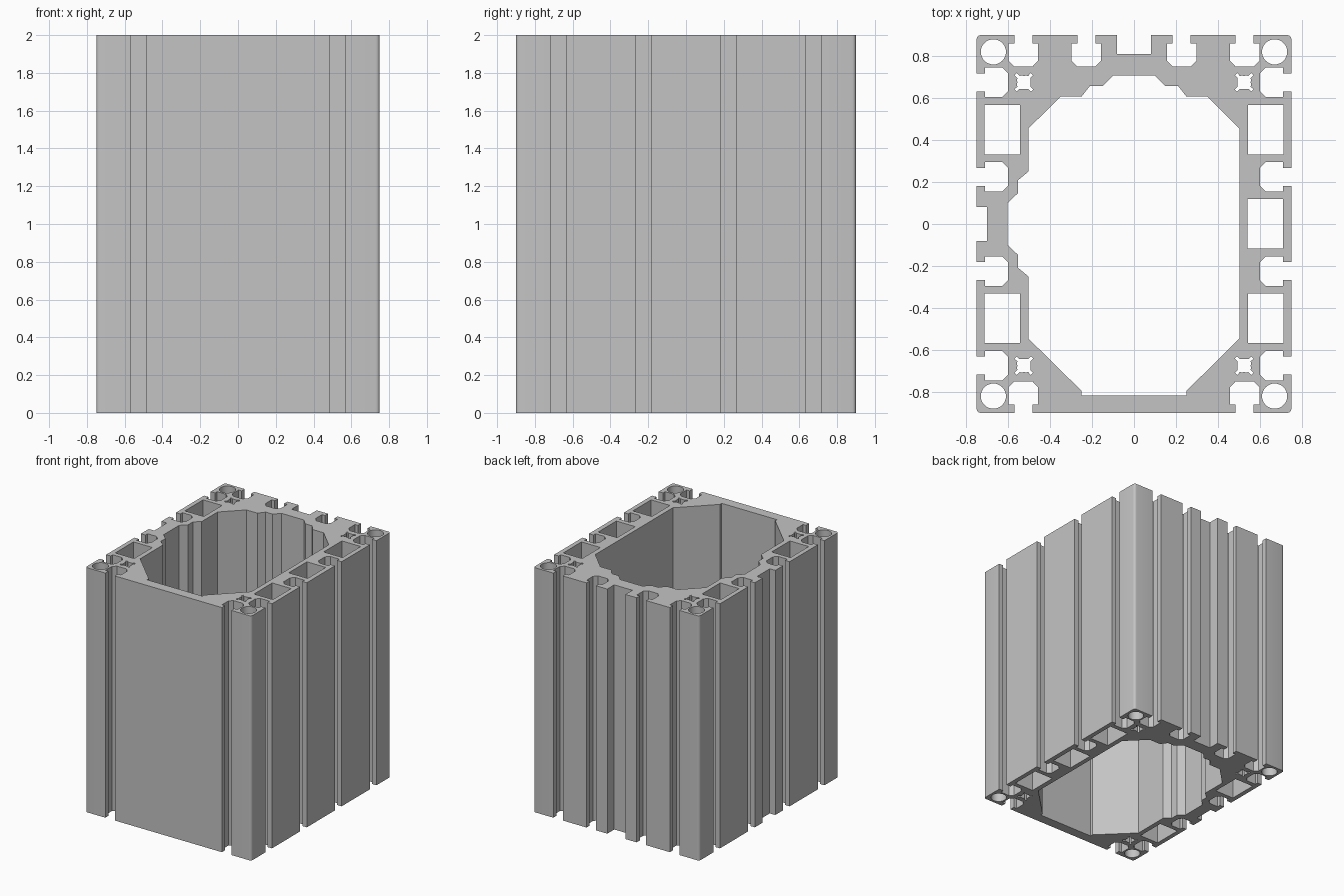
import bpy, bmesh
from math import cos, sin, pi, radians
from mathutils import Matrix, Vector

cube = bpy.data.objects.get("Cube")
if cube:
    bpy.data.objects.remove(cube, do_unlink=True)

HALF_X, HALF_Y, HEIGHT = 0.75, 0.9, 2.0
CORNER = 0.02

# Single anodised metal colour
metal = bpy.data.materials.new("plain_grey_metal")
metal.use_nodes = True
GREY = (0.55, 0.55, 0.55, 1)
metal.diffuse_color = GREY
metal.node_tree.nodes["Principled BSDF"].inputs["Base Color"].default_value = GREY


def t_slot(c):
    """T-slot section as (position along side, depth) pairs."""
    half = [(0.043, 0), (0.043, 0.04), (0.07, 0.04), (0.07, 0.122), (0.043, 0.15)]
    return [(c - u, d) for u, d in half] + [(c + u, d) for u, d in reversed(half)]


def groove(depth):
    """Plain rectangular groove at the middle of a side."""
    return [(-0.082, 0), (-0.082, depth), (0.082, depth), (0.082, 0)]


def side(features, angle, half_len, distance):
    """Place side features on one face, then add the rounded corner that follows."""
    turn = Matrix.Rotation(radians(angle), 2)
    pts = [turn @ Vector((u, d - distance)) for u, d in features]
    for i in range(5):
        a = -pi / 2 + i * pi / 8
        pts.append(turn @ Vector((half_len - CORNER + CORNER * cos(a),
                                  -distance + CORNER + CORNER * sin(a))))
    return pts


def rectangle(x0, x1, y0, y1):
    return [(x0, y0), (x1, y0), (x1, y1), (x0, y1)]


def circle(cx, cy, r, n=32):
    return [(cx + r * cos(2 * pi * i / n), cy + r * sin(2 * pi * i / n)) for i in range(n)]


def screw_channel(cx, cy):
    """Round channel with four narrow diagonal notches."""
    pts = []
    for q in range(4):
        for deg, r in ((0, 0.031), (20, 0.034), (34, 0.037), (37, 0.056), (53, 0.056),
                       (56, 0.037), (70, 0.034)):
            a = radians(deg + 90 * q)
            pts.append((cx + r * cos(a), cy + r * sin(a)))
    return pts


# Outer outline: front, left, back, right
ends = t_slot(-0.527), t_slot(0.527)
long_slots = [t_slot(c) for c in (-0.675, -0.225, 0.225, 0.675)]
outline = side(ends[0] + ends[1], 0, HALF_X, HALF_Y)
outline += side(sum(long_slots, []), 90, HALF_Y, HALF_X)
outline += side(ends[0] + t_slot(-0.227) + groove(0.09) + t_slot(0.227) + ends[1],
                180, HALF_X, HALF_Y)
outline += side(long_slots[0] + long_slots[1] + groove(0.05) + long_slots[2] + long_slots[3],
                270, HALF_Y, HALF_X)

# Central cavity: stepped back and right walls, plain left and front walls
back = [(0.35, 0.607), (0.25, 0.607), (0.21, 0.658), (0.148, 0.658), (0.10, 0.707)]
step = [(-0.503, 0.25), (-0.553, 0.208), (-0.553, 0.147), (-0.602, 0.10)]
cavity = [(0.502, -0.546), (0.502, 0.455)] + back
cavity += [(-x, y) for x, y in reversed(back)] + [(-0.503, 0.455)] + step
cavity += [(x, -y) for x, y in reversed(step)] + [(-0.503, -0.546)]
cavity += [(-0.25, -0.795), (-0.25, -0.818), (0.25, -0.818), (0.25, -0.795)]

# Hollow chambers, corner bores and screw channels
loops = [outline, cavity, rectangle(0.54, 0.711, -0.116, 0.119)]
for sx in (-1, 1):
    for sy in (-1, 1):
        loops.append(rectangle(sx * 0.542, sx * 0.713, sy * 0.332, sy * 0.568))
        loops.append(circle(sx * 0.67, sy * 0.82, 0.06))
        loops.append(screw_channel(sx * 0.525, sy * 0.675))

# Fill the section and extrude it to full height
curve = bpy.data.curves.new("section", "CURVE")
curve.dimensions = "2D"
curve.fill_mode = "BOTH"
curve.extrude = HEIGHT / 2
for pts in loops:
    spline = curve.splines.new("POLY")
    spline.points.add(len(pts) - 1)
    for point, (x, y) in zip(spline.points, pts):
        point.co = (x, y, 0, 1)
    spline.use_cyclic_u = True
section = bpy.data.objects.new("section", curve)
bpy.context.collection.objects.link(section)
bpy.context.view_layer.update()
evaluated = section.evaluated_get(bpy.context.evaluated_depsgraph_get())
mesh = bpy.data.meshes.new_from_object(evaluated)
bpy.data.objects.remove(section, do_unlink=True)

# Weld the caps to the walls and stand the piece on the floor
bm = bmesh.new()
bm.from_mesh(mesh)
bmesh.ops.remove_doubles(bm, verts=bm.verts, dist=0.0001)
bmesh.ops.recalc_face_normals(bm, faces=bm.faces)
bmesh.ops.translate(bm, verts=bm.verts, vec=(0, 0, HEIGHT / 2))
bm.to_mesh(mesh)
bm.free()
mesh.materials.clear()
mesh.materials.append(metal)

extrusion = bpy.data.objects.new("slotted_extrusion", mesh)
bpy.context.collection.objects.link(extrusion)
bpy.ops.object.select_all(action="DESELECT")
extrusion.select_set(True)
bpy.context.view_layer.objects.active = extrusion
bpy.ops.object.shade_smooth_by_angle(angle=radians(30))
